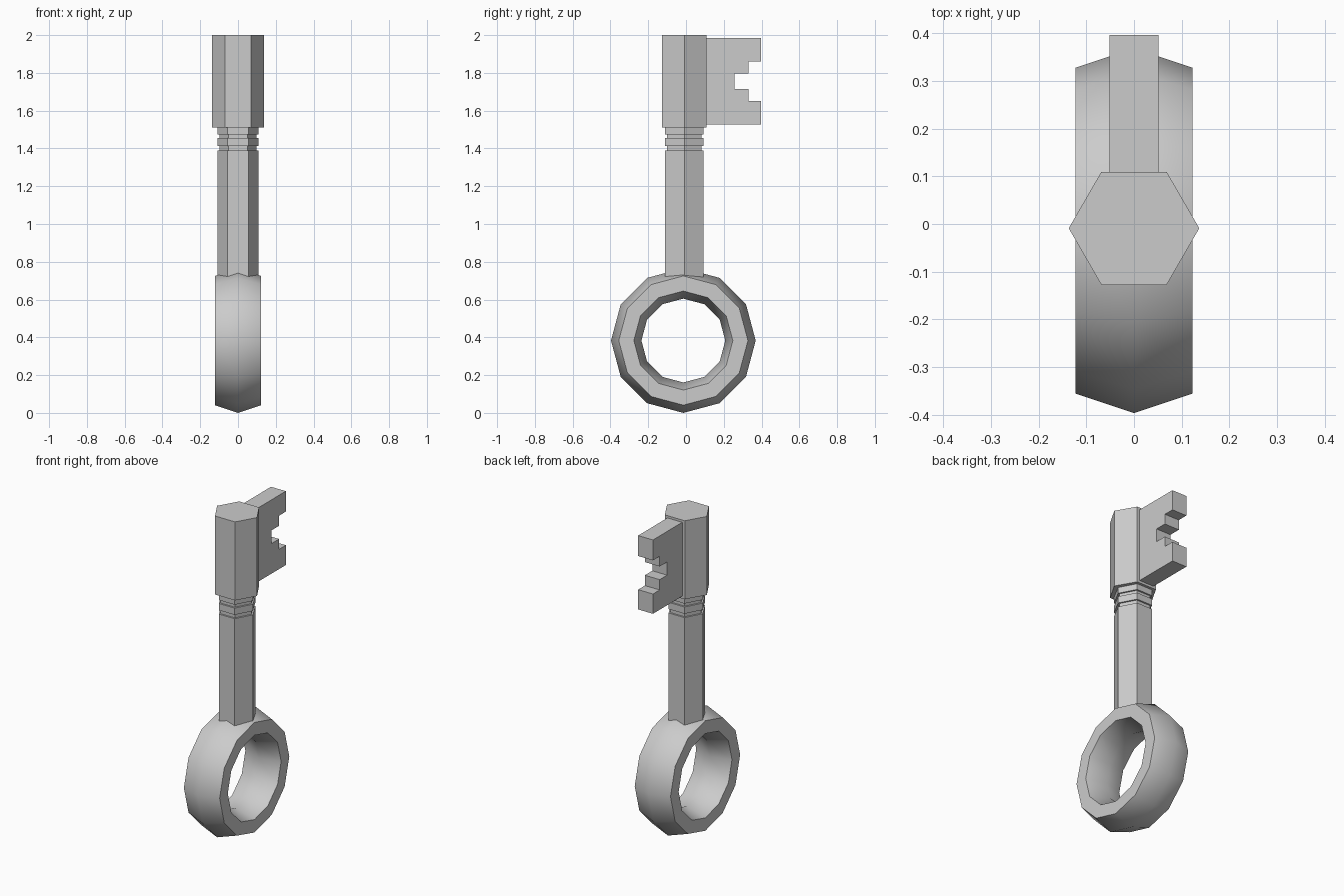
import bpy
from math import sin, cos, radians

cube = bpy.data.objects.get("Cube")
if cube:
    bpy.data.objects.remove(cube, do_unlink=True)

grey = bpy.data.materials.new("light_grey_metal")
grey.use_nodes = True
colour = (0.6, 0.6, 0.6, 1)
grey.diffuse_color = colour
grey.node_tree.nodes["Principled BSDF"].inputs["Base Color"].default_value = colour


def make_object(name, verts, faces):
    mesh = bpy.data.meshes.new(name)
    mesh.from_pydata(verts, [], faces)
    mesh.materials.append(grey)
    obj = bpy.data.objects.new(name, mesh)
    bpy.context.collection.objects.link(obj)
    bpy.ops.object.select_all(action="DESELECT")
    obj.select_set(True)
    bpy.context.view_layer.objects.active = obj
    bpy.ops.object.mode_set(mode="EDIT")
    bpy.ops.mesh.select_all(action="SELECT")
    bpy.ops.mesh.normals_make_consistent(inside=False)
    bpy.ops.object.mode_set(mode="OBJECT")
    return obj


def hex_column(name, levels, depth=1.0, y=-0.009):
    """Stack hexagons of (radius, z), corners pointing along x."""
    n = 6
    verts = [(r * cos(radians(60 * i)), y + depth * r * sin(radians(60 * i)), z)
             for r, z in levels for i in range(n)]
    faces = [(k * n + i, k * n + (i + 1) % n, (k + 1) * n + (i + 1) % n, (k + 1) * n + i)
             for k in range(len(levels) - 1) for i in range(n)]
    faces += [tuple(range(n)), tuple(range(len(verts) - n, len(verts)))]
    return make_object(name, verts, faces)


# Shaft with two collars separated by grooves
shaft, groove = 0.109, 0.098
hex_column("shaft", [(shaft, 0.68), (shaft, 1.388),
                     (groove, 1.388), (groove, 1.412),
                     (shaft, 1.412), (shaft, 1.454),
                     (groove, 1.454), (groove, 1.475),
                     (shaft, 1.475), (shaft, 1.514)], depth=1.08)

# Thick head above the collars
hex_column("head", [(0.137, 1.512), (0.137, 2.0)])

# Bit: notched outline in y and z, extruded across x
outline = [(0.05, 1.527), (0.397, 1.527), (0.397, 1.65), (0.331, 1.65),
           (0.331, 1.714), (0.258, 1.714), (0.258, 1.796), (0.331, 1.796),
           (0.331, 1.859), (0.397, 1.859), (0.397, 1.986), (0.05, 1.986)]
n = len(outline)
verts = [(x, y, z) for x in (-0.051, 0.051) for y, z in outline]
faces = [(i, (i + 1) % n, n + (i + 1) % n, n + i) for i in range(n)]
faces += [tuple(range(n)), tuple(range(n, 2 * n))]
make_object("bit", verts, faces)

# Ring handle: six-sided section swept round the x axis in twelve steps
section = [(0, 0.383), (0.123, 0.342), (0.123, 0.262),
           (0, 0.222), (-0.123, 0.262), (-0.123, 0.342)]
steps, m = 12, len(section)
verts = [(x, -0.014 + r * cos(radians(30 * s)), 0.383 + r * sin(radians(30 * s)))
         for s in range(steps) for x, r in section]
faces = [(s * m + i, s * m + (i + 1) % m,
          (s + 1) % steps * m + (i + 1) % m, (s + 1) % steps * m + i)
         for s in range(steps) for i in range(m)]
make_object("ring_handle", verts, faces)
bpy.ops.object.shade_smooth_by_angle(angle=radians(42))
